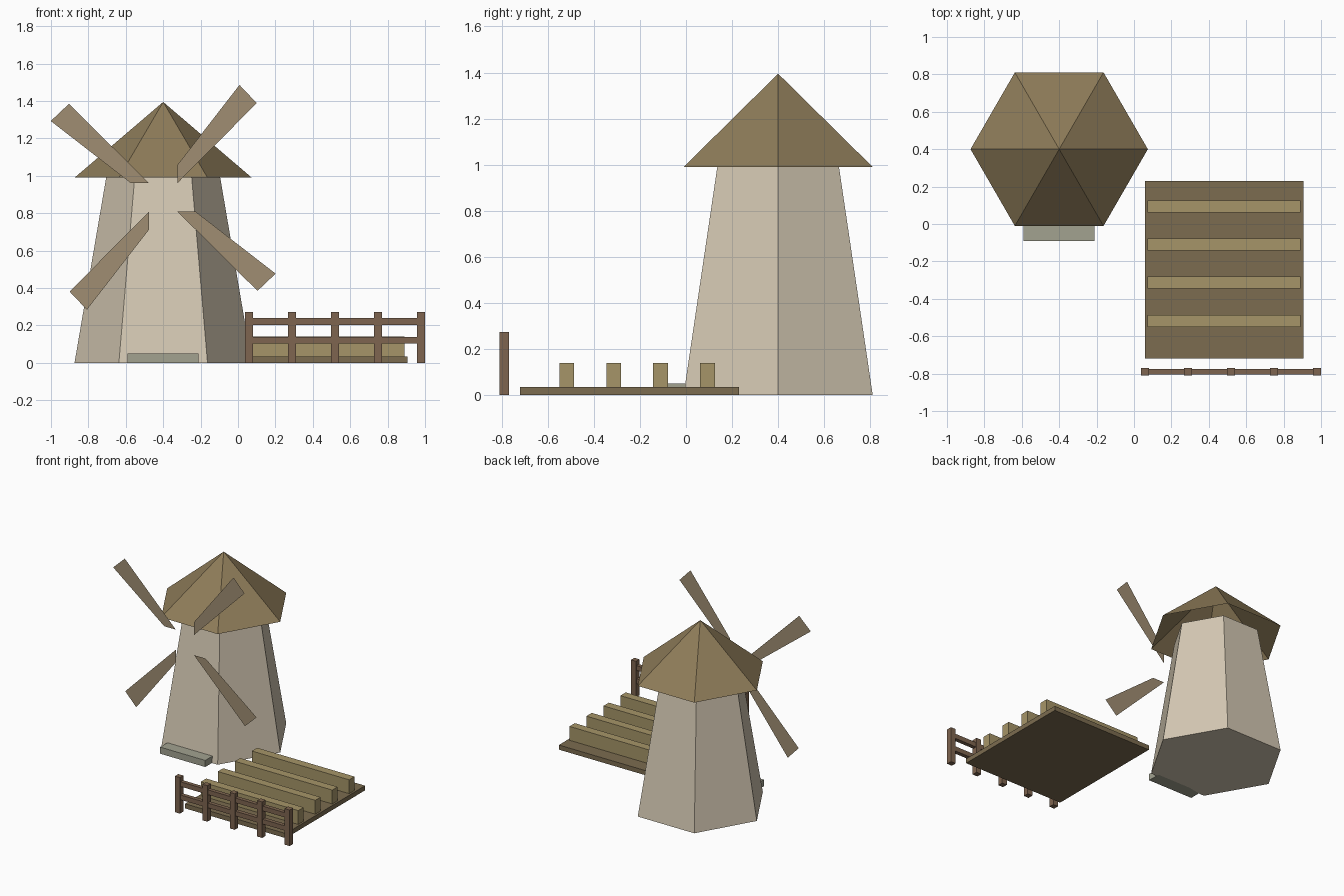
import bpy, bmesh, math

if "Cube" in bpy.data.objects:
    bpy.data.objects.remove(bpy.data.objects["Cube"])


def material(name, rgb):
    m = bpy.data.materials.new(name)
    m.diffuse_color = (*rgb, 1)
    m.use_nodes = True
    m.node_tree.nodes["Principled BSDF"].inputs["Base Color"].default_value = m.diffuse_color
    return m


PLASTER = material("plaster", (0.66, 0.58, 0.45))
THATCH = material("thatch", (0.27, 0.20, 0.10))
SAILWOOD = material("sail_wood", (0.35, 0.27, 0.17))
POSTWOOD = material("fence_wood", (0.21, 0.13, 0.08))
SOIL = material("soil", (0.20, 0.15, 0.08))
CROP = material("crop", (0.38, 0.30, 0.14))
STONE = material("stone", (0.36, 0.36, 0.28))


def make(name, verts, faces, mat, fix_normals=True):
    mesh = bpy.data.meshes.new(name)
    mesh.from_pydata(verts, [], faces)
    if fix_normals:
        bm = bmesh.new()
        bm.from_mesh(mesh)
        bmesh.ops.recalc_face_normals(bm, faces=bm.faces)
        bm.to_mesh(mesh)
        bm.free()
    mesh.materials.append(mat)
    ob = bpy.data.objects.new(name, mesh)
    bpy.context.collection.objects.link(ob)
    return ob


def box(name, xs, ys, zs, mat):
    verts = [(x, y, z) for x in xs for y in ys for z in zs]
    faces = [(0, 1, 3, 2), (4, 6, 7, 5), (0, 4, 5, 1),
             (2, 3, 7, 6), (0, 2, 6, 4), (1, 5, 7, 3)]
    return make(name, verts, faces, mat)


CX, CY = -0.4, 0.4


def hexagon(r, z):
    return [(CX + r * math.cos(k * math.pi / 3),
             CY + r * math.sin(k * math.pi / 3), z) for k in range(6)]


# Tapered six-sided tower
sides = [(k, (k + 1) % 6, (k + 1) % 6 + 6, k + 6) for k in range(6)]
make("tower", hexagon(0.474, 0) + hexagon(0.305, 0.99),
     sides + [tuple(range(5, -1, -1)), tuple(range(6, 12))], PLASTER)

# Roof shell, open underneath
make("roof", hexagon(0.474, 0.99) + [(CX, CY, 1.395)],
     [(k, (k + 1) % 6, 6) for k in range(6)], THATCH, False)

# Four flat sails turned about the hub
SAIL = [(0.076, 0.076), (0.5, 0.504), (0.408, 0.601), (0.076, 0.173)]
for k in range(4):
    pts = SAIL
    for _ in range(k):
        pts = [(z, -x) for x, z in pts]
    make(f"sail_{k + 1}", [(CX + x, -0.065, 0.885 + z) for x, z in pts],
         [(0, 1, 2, 3)], SAILWOOD, False)

# Door step
box("door_step", (-0.59, -0.212), (-0.09, 0.01), (0, 0.05), STONE)

# Field bed and crop rows
box("field_bed", (0.06, 0.905), (-0.72, 0.23), (0, 0.035), SOIL)
for k in range(4):
    y = 0.093 - 0.2035 * k
    box(f"crop_row_{k + 1}", (0.073, 0.89), (y - 0.032, y + 0.032),
        (0.035, 0.14), CROP)

# Fence posts and rails
for k in range(5):
    x = 0.059 + 0.23 * k
    box(f"fence_post_{k + 1}", (x - 0.021, x + 0.021), (-0.81, -0.769),
        (0, 0.273), POSTWOOD)
for k, z in enumerate((0.121, 0.221)):
    box(f"fence_rail_{k + 1}", (0.06, 0.98), (-0.804, -0.774),
        (z - 0.018, z + 0.018), POSTWOOD)
